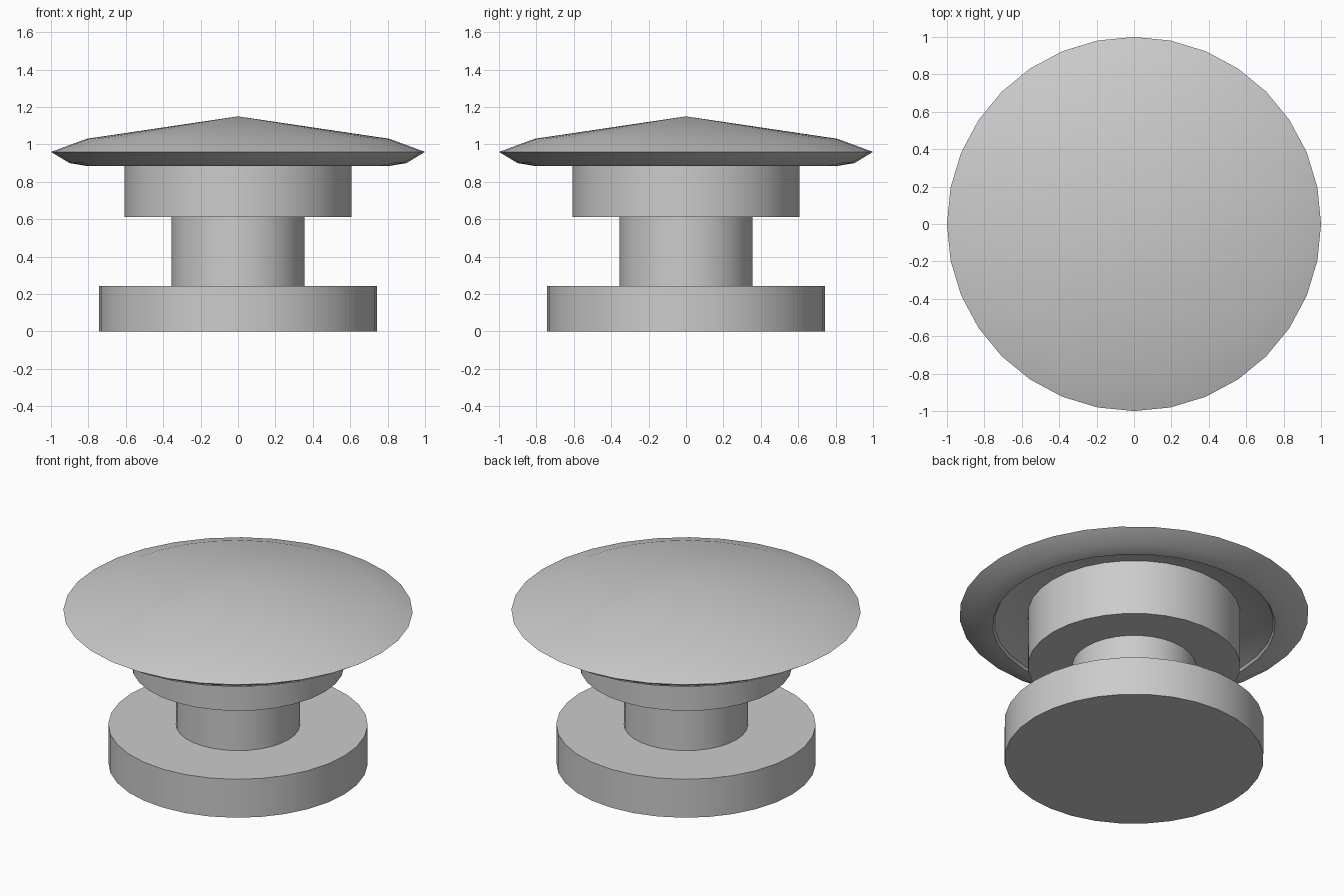
import bpy, bmesh, math

if "Cube" in bpy.data.objects:
    bpy.data.objects.remove(bpy.data.objects["Cube"])

SIDES = 32


def lathe(name, profile):
    """Revolve (radius, z) points around z; ends at radius 0 become poles, others are capped."""
    bm = bmesh.new()
    rings = []
    for r, z in profile:
        if r == 0:
            rings.append([bm.verts.new((0, 0, z))] * SIDES)
        else:
            rings.append([bm.verts.new((r * math.cos(2 * math.pi * i / SIDES),
                                        r * math.sin(2 * math.pi * i / SIDES), z))
                          for i in range(SIDES)])
    for low, high in zip(rings, rings[1:]):
        for i in range(SIDES):
            j = (i + 1) % SIDES
            bm.faces.new(list(dict.fromkeys((low[i], low[j], high[j], high[i]))))
    for ring in (rings[0], rings[-1]):
        if ring[0] is not ring[1]:
            bm.faces.new(ring)
    bmesh.ops.recalc_face_normals(bm, faces=bm.faces)
    mesh = bpy.data.meshes.new(name)
    bm.to_mesh(mesh)
    bm.free()
    obj = bpy.data.objects.new(name, mesh)
    bpy.context.collection.objects.link(obj)
    bpy.ops.object.select_all(action='DESELECT')
    obj.select_set(True)
    bpy.context.view_layer.objects.active = obj
    bpy.ops.object.shade_smooth_by_angle(angle=math.radians(35))
    return obj


# Base disc, narrow neck and collar under the cap
lathe("base", [(0.743, 0), (0.743, 0.243)])
lathe("neck", [(0.355, 0.243), (0.355, 0.612)])
lathe("collar", [(0.608, 0.612), (0.608, 0.96)])

# Wide domed cap with a shallow recess underneath
lathe("cap", [(0, 0.96), (0.608, 0.96), (0.80, 0.90), (0.81, 0.885),
              (0.90, 0.90), (1.0, 0.96), (0.81, 1.03), (0, 1.15)])
